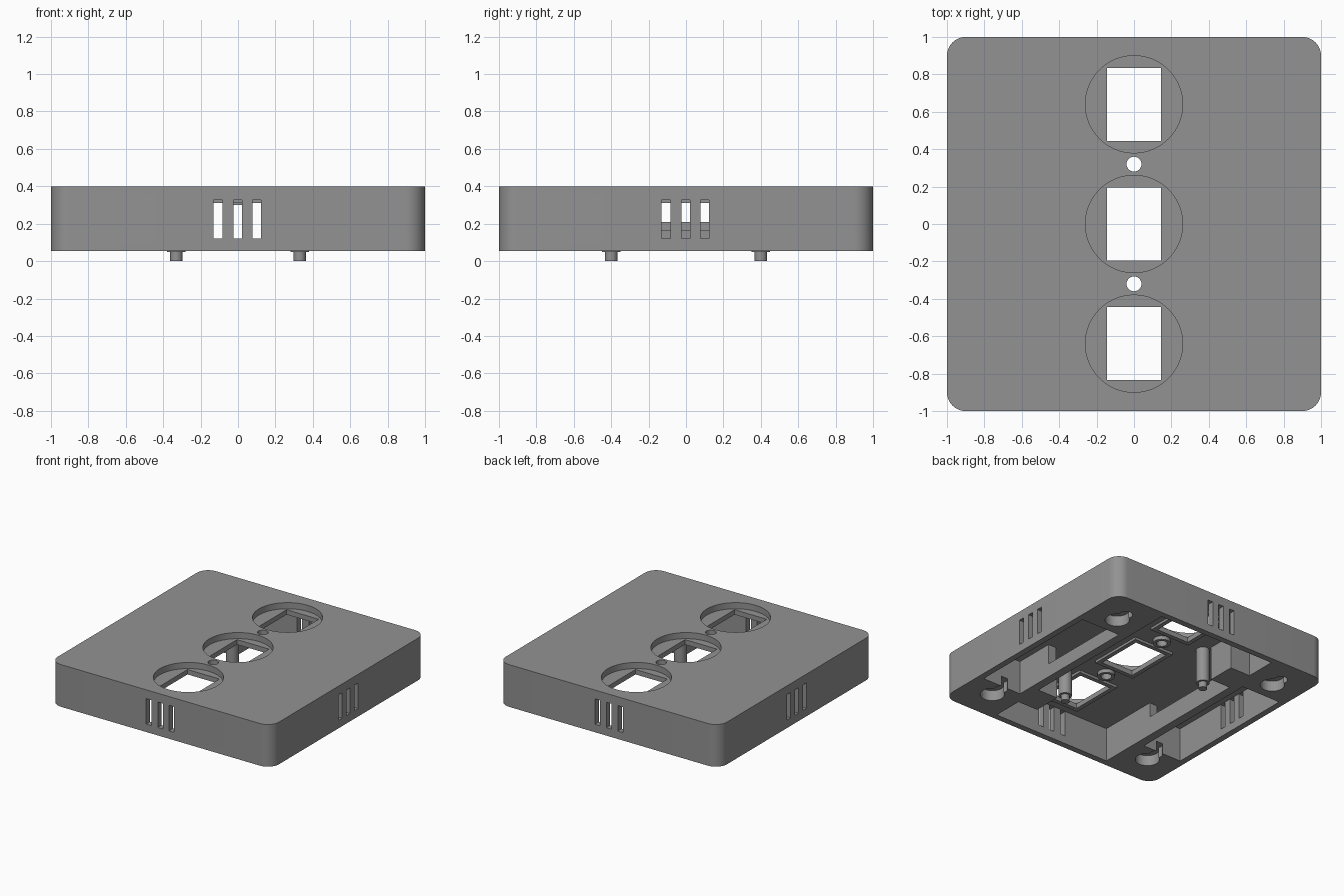
import bpy, bmesh, math
from mathutils import Matrix, Vector

if "Cube" in bpy.data.objects:
    bpy.data.objects.remove(bpy.data.objects["Cube"])

gray = bpy.data.materials.new("mid_gray")
gray.diffuse_color = (0.29, 0.29, 0.29, 1)
gray.use_nodes = True
gray.node_tree.nodes["Principled BSDF"].inputs["Base Color"].default_value = gray.diffuse_color
BASE, ROOF, TOP = 0.055, 0.33, 0.4


def finish(name, bm, cutter=None):
    me = bpy.data.meshes.new(name)
    bm.to_mesh(me)
    bm.free()
    me.materials.append(gray)
    ob = bpy.data.objects.new(name, me)
    bpy.context.scene.collection.objects.link(ob)
    if cutter is not None:
        ob.hide_render = True
        ob.display_type = 'WIRE'
        cutter.append(ob)
    return ob


def box(name, x0, x1, y0, y1, z0, z1, cutter=None):
    bm = bmesh.new()
    bmesh.ops.create_cube(bm, size=1)
    for v in bm.verts:
        v.co = Vector(((x0 + x1) / 2 + v.co.x * (x1 - x0),
                       (y0 + y1) / 2 + v.co.y * (y1 - y0),
                       (z0 + z1) / 2 + v.co.z * (z1 - z0)))
    return finish(name, bm, cutter)


def cyl(name, x, y, r, z0, z1, cutter=None, n=48):
    bm = bmesh.new()
    bmesh.ops.create_cone(bm, cap_ends=True, segments=n, radius1=r, radius2=r, depth=z1 - z0,
                          matrix=Matrix.Translation((x, y, (z0 + z1) / 2)))
    return finish(name, bm, cutter)


def carve(ob, cutters):
    for c in cutters:
        m = ob.modifiers.new("cut", 'BOOLEAN')
        m.operation, m.solver, m.object = 'DIFFERENCE', 'EXACT', c


def smooth(ob):
    bpy.ops.object.select_all(action='DESELECT')
    ob.select_set(True)
    bpy.context.view_layer.objects.active = ob
    bpy.ops.object.shade_smooth_by_angle(angle=math.radians(30))


# case: block with rounded vertical corners
case = box("case", -1, 1, -1, 1, BASE, TOP)
bm = bmesh.new()
bm.from_mesh(case.data)
upright = [e for e in bm.edges if abs(e.verts[0].co.z - e.verts[1].co.z) > 0.1]
bmesh.ops.bevel(bm, geom=upright, offset=0.1, segments=10, affect='EDGES', profile=0.5)
bm.to_mesh(case.data)
bm.free()

cuts, holes = [], []
# main bay and side bays, leaving beams between them
box("main_bay_cut", -0.53, 0.53, -0.95, 0.95, -0.1, ROOF, cuts)
box("right_bay_cut", 0.6, 0.95, -0.6, 0.54, -0.1, ROOF, cuts)
box("left_bay_cut", -0.95, -0.6, -0.6, 0.54, -0.1, ROOF, cuts)
# cable openings above the beams
box("right_beam_cut", 0.5, 0.63, -0.27, 0.53, 0.165, ROOF, cuts)
box("left_beam_cut", -0.63, -0.5, -0.45, 0.47, 0.21, ROOF, cuts)

# vents through all four walls
for i in (-0.107, -0.002, 0.1):
    for s in (-1, 1):
        a, b = sorted((s * 0.9, s * 1.1))
        box("vent_y_cut", i - 0.023, i + 0.023, a, b, 0.12, 0.328, cuts)
        box("vent_x_cut", a, b, i - 0.023, i + 0.023, 0.12, 0.328, cuts)

# round recesses with rectangular windows, and small round holes between them
for y in (-0.64, 0, 0.64):
    cyl("recess_cut", 0, y, 0.26, 0.35, 0.5, cuts, 64)
    box("window_cut", -0.145, 0.145, y - 0.195, y + 0.195, 0.2, 0.5, holes)
for y in (-0.32, 0.32):
    cyl("light_hole_cut", 0, y, 0.04, 0.2, 0.5, holes, 24)

# keyhole pockets under the corners
for x in (-0.75, 0.75):
    for y in (-0.74, 0.7):
        cyl("keyhole_cut", x, y, 0.09, -0.1, 0.14, cuts, 32)
        cyl("keyhole_slot_cut", x, y + 0.1, 0.05, -0.1, 0.14, cuts, 24)

carve(case, cuts + holes)
smooth(case)

# frames under the windows and collars under the small holes
for y, h in zip((-0.64, 0, 0.64), holes[:3]):
    carve(box("window_frame", -0.18, 0.18, y - 0.23, y + 0.23, 0.31, ROOF), [h])
for y, h in zip((-0.32, 0.32), holes[3:]):
    collar = cyl("light_collar", 0, y, 0.065, 0.30, ROOF, None, 24)
    carve(collar, [h])
    smooth(collar)

# support blocks, standoffs and locating pegs, turned half round
for s in (-1, 1):
    x0, x1 = sorted((s * 0.35, s * 0.53))
    y0, y1 = sorted((-s * 0.47, -s * 0.70))
    box("support_block", x0, x1, y0, y1, BASE, ROOF)
    smooth(cyl("standoff", s * 0.33, -s * 0.4, 0.05, 0.048, ROOF, None, 24))
    smooth(cyl("locating_peg", s * 0.33, -s * 0.4, 0.033, 0, 0.05, None, 24))
